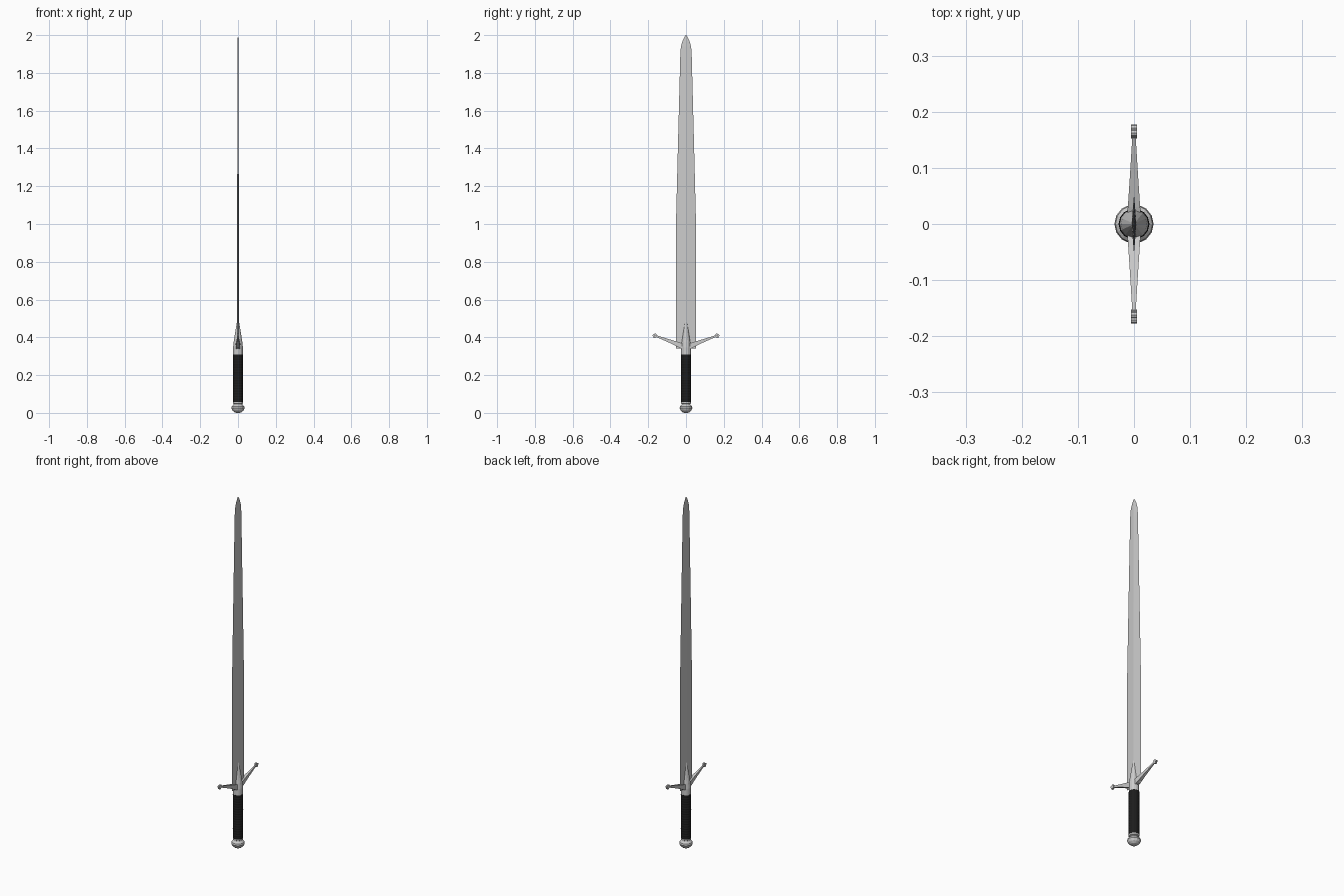
import bpy, bmesh
from math import sin, cos, pi

if "Cube" in bpy.data.objects:
    bpy.data.objects.remove(bpy.data.objects["Cube"])


def skin(name, rings, mat=None, smooth=False):
    """Bridge equal-length rings of points and cap both ends."""
    bm = bmesh.new()
    loops = [[bm.verts.new(p) for p in r] for r in rings]
    n = len(loops[0])
    for a, b in zip(loops, loops[1:]):
        for i in range(n):
            j = (i + 1) % n
            bm.faces.new((a[i], a[j], b[j], b[i]))
    bm.faces.new(loops[0][::-1])
    bm.faces.new(loops[-1])
    bmesh.ops.remove_doubles(bm, verts=bm.verts, dist=1e-5)
    bmesh.ops.recalc_face_normals(bm, faces=bm.faces)
    me = bpy.data.meshes.new(name)
    bm.to_mesh(me)
    bm.free()
    ob = bpy.data.objects.new(name, me)
    bpy.context.collection.objects.link(ob)
    if mat:
        me.materials.append(mat)
    if smooth:
        me.shade_smooth()
    return ob


def lathe(name, profile, sides=14, mat=None):
    rings = [[(r * cos(2 * pi * i / sides), r * sin(2 * pi * i / sides), z)
              for i in range(sides)] for r, z in profile]
    return skin(name, rings, mat)


black = bpy.data.materials.new("black_leather")
black.diffuse_color = (0.012, 0.012, 0.012, 1)
black.use_nodes = True
black.node_tree.nodes["Principled BSDF"].inputs["Base Color"].default_value = black.diffuse_color

# Blade: flattened diamond section, tapering to a rounded point
blade = [(0.34, .053, .0045), (1.0, .053, .0043), (1.4, .043, .0038),
         (1.9, .030, .003), (1.94, .027, .0028), (1.97, .018, .002),
         (1.99, .008, .0012), (2.0, .001, .0004)]
skin("blade", [[(t, 0, z), (0, w, z), (-t, 0, z), (0, -w, z)]
               for z, w, t in blade])

# Pommel: flattened knob with a neck under the grip
lathe("pommel", [(.008, 0), (.018, .003), (.029, .012), (.035, .025),
                 (.033, .034), (.024, .042), (.022, .047),
                 (.027, .050), (.027, .057)])

# Grip: leather wrap with fine ridges
wraps = 18
step = (0.308 - 0.055) / wraps
grip = [(.0265 if i % 2 == 0 else .0275, .055 + i * step / 2)
        for i in range(2 * wraps + 1)]
lathe("grip", grip, 14, black)

# Collar rising into a long spike that clasps the blade
lathe("guard_collar", [(.026, .305), (.026, .345), (.023, .375),
                       (.011, .45), (.001, .512)])

# Quillons sloping up toward the blade, each ending in a four-lobed ring
for side, label in ((1, "right"), (-1, "left")):
    arm = [(0, .345, .014, .016), (.03, .357, .011, .015),
           (.09, .381, .007, .009), (.156, .406, .003, .0045)]
    skin("quillon_" + label,
         [[(t, side * y, z - h), (t, side * y, z + h),
           (-t, side * y, z + h), (-t, side * y, z - h)]
          for y, z, t, h in arm])
    for k in range(4):
        a = k * pi / 2 + 0.36
        cy, cz = .1645 + .0068 * cos(a), .408 + .0068 * sin(a)
        skin("quatrefoil_%s_%d" % (label, k + 1),
             [[(x, side * (cy + .0062 * cos(i * pi / 4)),
                cz + .0062 * sin(i * pi / 4)) for i in range(8)]
              for x in (-.005, .005)])
